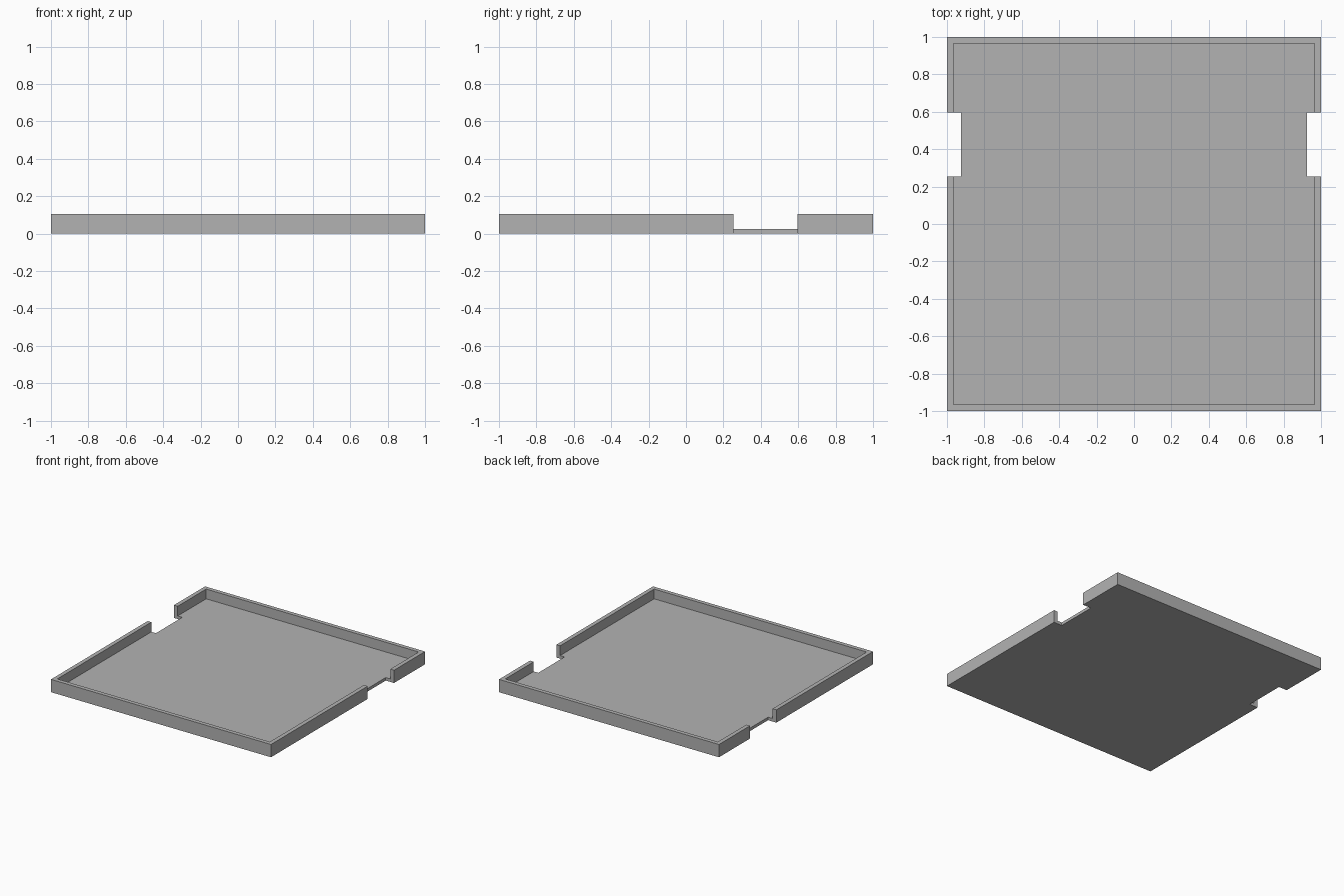
import bpy
import bmesh
from mathutils import Vector

cube = bpy.data.objects.get("Cube")
if cube:
    bpy.data.objects.remove(cube, do_unlink=True)

HEIGHT, FLOOR, WALL = 0.105, 0.025, 0.034
NOTCH_X, NOTCH_FRONT, NOTCH_BACK = 0.925, 0.255, 0.597

grey = bpy.data.materials.new("plain grey")
grey.use_nodes = True
colour = (0.45, 0.45, 0.45, 1)
grey.diffuse_color = colour
grey.node_tree.nodes["Principled BSDF"].inputs["Base Color"].default_value = colour


def box(name, low, high):
    """Box between two opposite corners."""
    low, high = Vector(low), Vector(high)
    bm = bmesh.new()
    bmesh.ops.create_cube(bm, size=1)
    bmesh.ops.scale(bm, vec=high - low, verts=bm.verts)
    bmesh.ops.translate(bm, vec=(low + high) / 2, verts=bm.verts)
    mesh = bpy.data.meshes.new(name)
    bm.to_mesh(mesh)
    bm.free()
    mesh.materials.append(grey)
    obj = bpy.data.objects.new(name, mesh)
    bpy.context.collection.objects.link(obj)
    return obj


# Square tray block
tray = box("tray", (-1, -1, 0), (1, 1, HEIGHT))

# Shallow hollow inside the rim, and a notch through each side
inner = 1 - WALL
cutters = [box("hollow_cutter", (-inner, -inner, FLOOR), (inner, inner, 1))]
for name, x1, x2 in (("left", NOTCH_X, 2), ("right", -2, -NOTCH_X)):
    cutters.append(box(name + "_notch_cutter", (x1, NOTCH_FRONT, -1), (x2, NOTCH_BACK, 1)))

for cutter in cutters:
    cutter.hide_render = True
    mod = tray.modifiers.new(cutter.name, "BOOLEAN")
    mod.operation = "DIFFERENCE"
    mod.solver = "EXACT"
    mod.object = cutter

# Bake the cuts into the tray and drop the cutters
bpy.context.view_layer.update()
cut = tray.evaluated_get(bpy.context.evaluated_depsgraph_get())
tray_mesh = bpy.data.meshes.new_from_object(cut)
tray.modifiers.clear()
tray.data = tray_mesh
for cutter in cutters:
    bpy.data.objects.remove(cutter, do_unlink=True)
